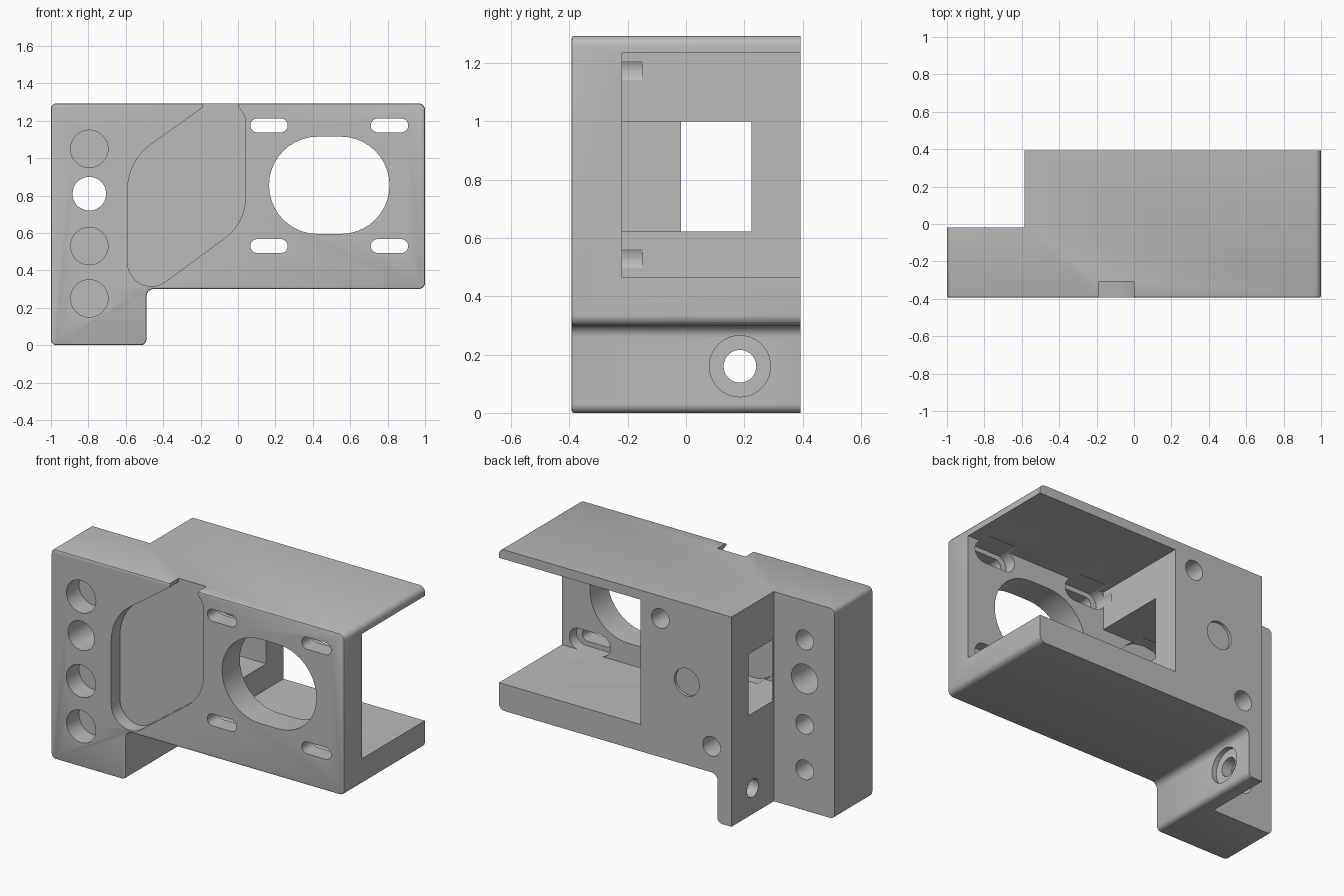
import bpy, bmesh, math
from mathutils import Vector

if "Cube" in bpy.data.objects:
    bpy.data.objects.remove(bpy.data.objects["Cube"], do_unlink=True)

FRONT, BACK = -0.393, 0.393


def rounded(corners, steps=10):
    """Polygon from (u, v, radius) corners, each rounded by its radius."""
    pts = []
    n = len(corners)
    for i, (u, v, r) in enumerate(corners):
        p = Vector((u, v))
        if r == 0:
            pts.append(p)
            continue
        a = (Vector(corners[i - 1][:2]) - p).normalized()
        b = (Vector(corners[(i + 1) % n][:2]) - p).normalized()
        half = a.angle(b) / 2
        centre = p + (a + b).normalized() * r / math.sin(half)
        start = p + a * r / math.tan(half) - centre
        end = p + b * r / math.tan(half) - centre
        sweep = math.atan2(start.x * end.y - start.y * end.x, start.dot(end))
        for k in range(steps + 1):
            t = sweep * k / steps
            c, s = math.cos(t), math.sin(t)
            pts.append(centre + Vector((start.x * c - start.y * s, start.x * s + start.y * c)))
    return pts


def rect(u0, u1, v0, v1, r=0):
    return rounded([(u0, v0, r), (u1, v0, r), (u1, v1, r), (u0, v1, r)])


def slot(u, v, half_u, half_v):
    return rect(u - half_u, u + half_u, v - half_v, v + half_v, half_v * 0.999)


def circle(u, v, r, n=40):
    return [Vector((u + r * math.cos(math.tau * i / n), v + r * math.sin(math.tau * i / n))) for i in range(n)]


def prism(name, profile, lo, hi, axis="y", bevel=0):
    """Extrude a profile along y (profile in x, z) or along x (profile in y, z)."""
    place = (lambda p, d: (p.x, d, p.y)) if axis == "y" else (lambda p, d: (d, p.x, p.y))
    bm = bmesh.new()
    ends = [[bm.verts.new(place(p, d)) for p in profile] for d in (lo, hi)]
    bm.faces.new(ends[0])
    bm.faces.new(ends[1][::-1])
    n = len(profile)
    for i in range(n):
        j = (i + 1) % n
        bm.faces.new((ends[0][i], ends[1][i], ends[1][j], ends[0][j]))
    bmesh.ops.recalc_face_normals(bm, faces=bm.faces)
    if bevel:
        rim = [e for e in bm.edges if all(abs(v.co.y - lo) < 1e-5 for v in e.verts)]
        bmesh.ops.bevel(bm, geom=rim, offset=bevel, segments=2, profile=0.5, affect="EDGES")
    mesh = bpy.data.meshes.new(name)
    bm.to_mesh(mesh)
    bm.free()
    obj = bpy.data.objects.new(name, mesh)
    bpy.context.collection.objects.link(obj)
    return obj


# Main block with a short leg, softened along the front rim
outline = rounded([(-1, 0, 0.03), (-0.49, 0, 0.03), (-0.49, 0.3, 0.04),
                   (1, 0.3, 0.035), (1, 1.293, 0.035), (-1, 1.293, 0.03)], 6)
body = prism("bracket_body", outline, FRONT, BACK, bevel=0.009)

cutters = []


def cut(profile, lo, hi, axis="y"):
    obj = prism("cutter", profile, lo, hi, axis)
    obj.hide_render = True
    cutters.append(obj)


# Step behind the side flange
cut(rect(-1.2, -0.585, -0.2, 1.5), -0.02, 0.6)
# Open bay at the back and the passage from it to the step
cut(rect(0.035, 1.2, 0.465, 1.235), -0.22, 0.6)
cut(rect(-0.22, 0.225, 0.622, 1.0), -0.575, 0.1, "x")
cut(rect(-0.018, 0.225, 0.622, 1.0), -0.7, -0.5, "x")
# Round seat inside the passage
cut(circle(-0.28, 0.81, 0.215), -0.25, -0.15)
# Front pocket running out through the top
cut(rounded([(-0.19, 1.4, 0), (-0.19, 1.27, 0.015), (-0.59, 0.985, 0.3), (-0.59, 0.19, 0.127),
             (0.04, 0.655, 0.27), (0.04, 1.22, 0.08), (0, 1.28, 0.01), (0, 1.4, 0)]),
    -0.6, -0.308)
# Large opening and its four slots, recessed from behind
cut(slot(0.488, 0.855, 0.322, 0.26), -0.6, -0.1)
for x in (0.166, 0.81):
    for z in (0.53, 1.175):
        cut(slot(x, z, 0.1, 0.037), -0.6, -0.1)
        cut(slot(x, z, 0.14, 0.066), -0.29, -0.15)
# Flange holes: one straight through, the others sunk from both sides
cut(circle(-0.795, 0.81, 0.09), -0.6, 0.2)
for z in (0.25, 0.53, 1.05):
    cut(circle(-0.795, z, 0.1), -0.6, -0.27)
    cut(circle(-0.795, z, 0.06), -0.16, 0.2)
# Back face holes and shallow round recess
for x, z in ((-0.1, 1.155), (-0.45, 0.46)):
    cut(circle(x, z, 0.06), 0.15, 0.6)
cut(circle(-0.28, 0.81, 0.085), 0.375, 0.6)
# Leg hole with counterbore
cut(circle(0.185, 0.16, 0.056), -0.8, -0.3, "x")
cut(circle(0.185, 0.16, 0.105), -0.52, -0.3, "x")

# Apply every cut in turn, then drop the cutters
for c in cutters:
    mod = body.modifiers.new("cut", "BOOLEAN")
    mod.operation = "DIFFERENCE"
    mod.solver = "EXACT"
    mod.object = c
bpy.context.view_layer.update()
result = bpy.data.meshes.new_from_object(body.evaluated_get(bpy.context.evaluated_depsgraph_get()))
body.modifiers.clear()
body.data = result
for c in cutters:
    bpy.data.objects.remove(c, do_unlink=True)

# Plain grey metal
grey = bpy.data.materials.new("plain_grey")
grey.use_nodes = True
grey.diffuse_color = (0.5, 0.5, 0.5, 1)
grey.node_tree.nodes["Principled BSDF"].inputs["Base Color"].default_value = (0.5, 0.5, 0.5, 1)
body.data.materials.clear()
body.data.materials.append(grey)

bpy.ops.object.select_all(action="DESELECT")
body.select_set(True)
bpy.context.view_layer.objects.active = body
bpy.ops.object.shade_smooth_by_angle(angle=math.radians(30))
